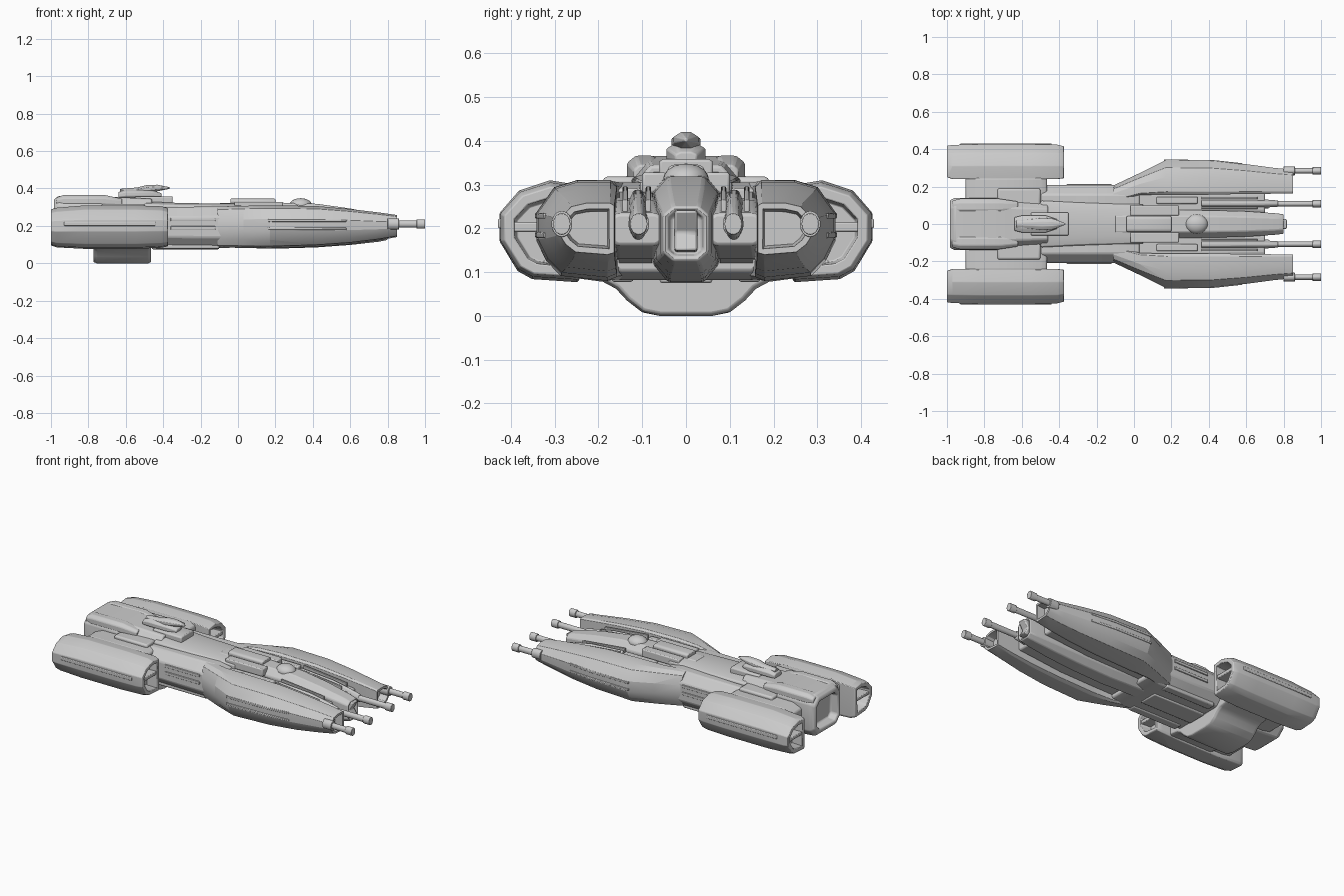
import bpy, bmesh, math
from mathutils import Vector

# ---------- helpers ----------
def finish(name, bm, mirror=False, bevel=0.008, angle=32):
    bmesh.ops.recalc_face_normals(bm, faces=bm.faces)
    me = bpy.data.meshes.new(name)
    bm.to_mesh(me)
    bm.free()
    ob = bpy.data.objects.new(name, me)
    bpy.context.collection.objects.link(ob)
    if bevel:
        b = ob.modifiers.new("bevel", 'BEVEL')
        b.width, b.segments = bevel, 2
        b.limit_method, b.angle_limit = 'ANGLE', math.radians(25)
    if mirror:
        m = ob.modifiers.new("mirror", 'MIRROR')
        m.use_axis = (False, True, False)
        m.use_mirror_merge = False
    bpy.ops.object.select_all(action='DESELECT')
    bpy.context.view_layer.objects.active = ob
    ob.select_set(True)
    bpy.ops.object.shade_smooth_by_angle(angle=math.radians(angle))
    return ob

def loft(name, profile, stations, mirror=False, bevel=0.008, recess=None):
    """Fit a unit profile (y, z) to the box (x, y0, y1, z0, z1) of each station.
    recess = {end index: (rim, depth)} hollows out that end."""
    bm = bmesh.new()
    rings = [[bm.verts.new((x, y0 + (y1 - y0) * u, z0 + (z1 - z0) * v)) for u, v in profile]
             for x, y0, y1, z0, z1 in stations]
    n = len(profile)
    for a, b in zip(rings, rings[1:]):
        for i in range(n):
            j = (i + 1) % n
            bm.faces.new((a[i], a[j], b[j], b[i]))
    caps = {0: bm.faces.new(rings[0][::-1]), -1: bm.faces.new(rings[-1])}
    bmesh.ops.recalc_face_normals(bm, faces=bm.faces)
    for end, (rim, depth) in (recess or {}).items():
        bmesh.ops.inset_individual(bm, faces=[caps[end]], thickness=rim)
        bmesh.ops.inset_individual(bm, faces=[caps[end]], thickness=0.006, depth=-depth)
    return finish(name, bm, mirror, bevel)

def chamfer(c, d=None):
    d = d or c
    return [(c, 0), (1 - c, 0), (1, d), (1, 1 - d), (1 - c, 1), (c, 1), (0, 1 - d), (0, d)]

SQUARE = [(0, 0), (1, 0), (1, 1), (0, 1)]

def block(name, x0, x1, y0, y1, z0, z1, mirror=False, bevel=0.006, profile=SQUARE):
    return loft(name, profile, [(x0, y0, y1, z0, z1), (x1, y0, y1, z0, z1)], mirror, bevel)

def side_plate(name, outline, y0, y1, bevel=0.006):
    """Extrude an (x, z) outline across y."""
    bm = bmesh.new()
    f = bm.faces.new([bm.verts.new((x, y0, z)) for x, z in outline])
    r = bmesh.ops.extrude_face_region(bm, geom=[f])
    bmesh.ops.translate(bm, verts=[v for v in r['geom'] if isinstance(v, bmesh.types.BMVert)],
                        vec=Vector((0, y1 - y0, 0)))
    return finish(name, bm, False, bevel)

# ---------- engine nacelles ----------
nac = [(0.04, 0.0), (0.6, 0.03), (0.78, 0.11), (1, 0.40), (1, 0.68),
       (0.76, 0.90), (0.38, 1), (0.0, 0.95), (0.0, 0.06)]
loft("engine_nacelle", nac,
     [(-1, 0.25, 0.418, 0.095, 0.288), (-0.97, 0.24, 0.423, 0.085, 0.297),
      (-0.82, 0.24, 0.426, 0.077, 0.31), (-0.55, 0.24, 0.426, 0.077, 0.31),
      (-0.41, 0.24, 0.424, 0.083, 0.305), (-0.375, 0.245, 0.415, 0.09, 0.295)],
     True, 0.008, {0: (0.026, 0.07), -1: (0.024, 0.07)})
block("nacelle_intake_divider", -0.45, -0.382, 0.26, 0.41, 0.192, 0.214, True, 0.004)
block("nacelle_exhaust_divider", -0.995, -0.92, 0.26, 0.41, 0.185, 0.205, True, 0.004)
block("nacelle_side_rib", -0.93, -0.44, 0.415, 0.43, 0.2, 0.222, True, 0.004)

# ---------- nacelle pylons and belly ----------
loft("pylon", chamfer(0.12, 0.2),
     [(-0.9, 0.08, 0.27, 0.11, 0.275), (-0.84, 0.08, 0.27, 0.1, 0.3),
      (-0.5, 0.08, 0.27, 0.1, 0.3), (-0.465, 0.08, 0.27, 0.11, 0.285)], True)
half = [(0.06, 0.0), (0.1, 0.008), (0.135, 0.035), (0.16, 0.062), (0.19, 0.078),
        (0.265, 0.088), (0.265, 0.14)]
belly = [(y, z) for y, z in half] + [(-y, z) for y, z in half[::-1]]
loft("belly_cradle", belly, [(-0.772, 0, 0.96, 0.006, 1), (-0.755, 0, 1, 0, 1),
                             (-0.48, 0, 1, 0, 1), (-0.465, 0, 0.96, 0.006, 1)], False, 0.004)

# ---------- rear hull ----------
loft("rear_hull", chamfer(0.16, 0.18),
     [(-0.985, -0.125, 0.125, 0.12, 0.34), (-0.96, -0.14, 0.14, 0.1, 0.36),
      (-0.74, -0.14, 0.14, 0.085, 0.365), (-0.68, -0.13, 0.13, 0.085, 0.355),
      (-0.46, -0.12, 0.12, 0.085, 0.345)], False, 0.008, {0: (0.025, 0.05)})
loft("rear_shoulder", chamfer(0.25),
     [(-0.97, 0.055, 0.125, 0.3, 0.352), (-0.93, 0.055, 0.135, 0.3, 0.366),
      (-0.72, 0.055, 0.135, 0.3, 0.366), (-0.62, 0.07, 0.12, 0.3, 0.345)], True, 0.005)
block("rear_step", -0.73, -0.5, 0.1, 0.19, 0.22, 0.318, True, 0.01)

# ---------- neck ----------
loft("neck", chamfer(0.12, 0.25),
     [(-0.5, -0.208, 0.208, 0.088, 0.302), (-0.25, -0.208, 0.208, 0.085, 0.302),
      (-0.05, -0.208, 0.208, 0.082, 0.305), (0.03, -0.2, 0.2, 0.1, 0.29)], False)
loft("neck_spine", chamfer(0.2),
     [(-0.5, -0.125, 0.125, 0.26, 0.33), (-0.3, -0.115, 0.115, 0.26, 0.322),
      (0.05, -0.105, 0.105, 0.26, 0.318)])
for z in (0.18, 0.225):
    block("neck_side_strip", -0.36, -0.12, 0.2, 0.214, z, z + 0.018, True, 0.003)
block("neck_keel", -0.46, -0.1, -0.06, 0.06, 0.075, 0.1)
block("neck_lower_rail", -0.44, -0.1, 0.12, 0.17, 0.078, 0.11, True)

# ---------- bridge tower ----------
block("bridge_deck", -0.55, -0.35, -0.062, 0.062, 0.31, 0.358, False, 0.006, chamfer(0.08))
loft("bridge_base", chamfer(0.25), [(-0.64, -0.035, 0.035, 0.345, 0.38), (-0.6, -0.045, 0.045, 0.345, 0.395),
     (-0.47, -0.045, 0.045, 0.345, 0.395), (-0.41, -0.025, 0.025, 0.35, 0.375)], False, 0.004)
loft("bridge_head", chamfer(0.3), [(-0.63, -0.018, 0.018, 0.375, 0.398), (-0.54, -0.026, 0.026, 0.375, 0.405),
     (-0.49, -0.033, 0.033, 0.375, 0.418), (-0.43, -0.028, 0.028, 0.385, 0.42),
     (-0.367, -0.004, 0.004, 0.398, 0.407)], False, 0.003)

# ---------- forward side hulls ----------
prong = [(0, 0.04), (0.12, 0), (0.7, 0.05), (0.88, 0.2), (1, 0.4), (1, 0.68),
         (0.78, 0.93), (0.5, 1), (0.08, 1), (0, 0.95)]
loft("side_prong", prong,
     [(-0.11, 0.12, 0.206, 0.085, 0.302), (0.03, 0.155, 0.272, 0.082, 0.307),
      (0.17, 0.158, 0.342, 0.08, 0.31), (0.42, 0.158, 0.338, 0.088, 0.306),
      (0.6, 0.16, 0.32, 0.102, 0.29), (0.75, 0.162, 0.3, 0.122, 0.272),
      (0.85, 0.164, 0.29, 0.14, 0.258)], True, 0.007, {-1: (0.014, 0.05)})
for z in (0.178, 0.222):
    loft("prong_side_strip", SQUARE,
         [(0.16, 0.33, 0.345, z, z + 0.014), (0.42, 0.328, 0.342, z, z + 0.014),
          (0.58, 0.31, 0.325, z, z + 0.012)], True, 0.003)

# ---------- central hull ----------
loft("central_hull", chamfer(0.22, 0.16),
     [(-0.1, -0.075, 0.075, 0.085, 0.322), (0.2, -0.075, 0.075, 0.078, 0.325),
      (0.42, -0.073, 0.073, 0.085, 0.318), (0.6, -0.068, 0.068, 0.098, 0.293),
      (0.75, -0.058, 0.058, 0.115, 0.263), (0.8, -0.052, 0.052, 0.125, 0.25)],
     False, 0.007, {-1: (0.012, 0.025)})
side_plate("nose_prow", [(0.72, 0.14), (0.815, 0.15), (0.79, 0.19), (0.82, 0.24), (0.72, 0.25)], -0.026, 0.026)
loft("channel_floor", chamfer(0.15), [(-0.02, 0.05, 0.18, 0.12, 0.285), (0.4, 0.05, 0.18, 0.13, 0.265),
     (0.7, 0.05, 0.175, 0.16, 0.235)], True)
block("dorsal_deck", -0.04, 0.2, -0.042, 0.042, 0.3, 0.346, False, 0.006, chamfer(0.15))
block("dorsal_deck_rail", -0.02, 0.24, 0.045, 0.1, 0.28, 0.328, True, 0.006)
block("channel_vent", 0.12, 0.34, 0.108, 0.145, 0.25, 0.292, True, 0.006)

# sensor dome
bm = bmesh.new()
bmesh.ops.create_uvsphere(bm, u_segments=24, v_segments=12, radius=1)
for v in bm.verts:
    v.co = Vector((0.335 + v.co.x * 0.06, v.co.y * 0.052, 0.312 + v.co.z * 0.036))
finish("sensor_dome", bm, bevel=0)

# ---------- guns ----------
def gun(name, x0, y, z):
    bm = bmesh.new()
    for a, b, r in ((x0, 0.995, 0.015), (0.955, 1.0, 0.02), (x0, x0 + 0.06, 0.024)):
        ret = bmesh.ops.create_cone(bm, cap_ends=True, segments=16, radius1=r, radius2=r, depth=b - a)
        for v in ret['verts']:
            v.co = Vector(((a + b) / 2 + v.co.z, y + v.co.x, z + v.co.y * 1.25))
    finish(name, bm, True, 0.002)

gun("outer_gun", 0.8, 0.284, 0.21)
gun("inner_gun", 0.66, 0.108, 0.21)
loft("inner_gun_housing", chamfer(0.3),
     [(0.36, 0.086, 0.134, 0.18, 0.288), (0.58, 0.086, 0.132, 0.17, 0.272),
      (0.7, 0.088, 0.13, 0.175, 0.25), (0.77, 0.092, 0.126, 0.185, 0.235)], True, 0.005)
for y in (0.08, 0.133):
    loft("channel_rail", SQUARE, [(0.36, y, y + 0.012, 0.24, 0.296), (0.66, y, y + 0.012, 0.22, 0.265)], True, 0.003)
